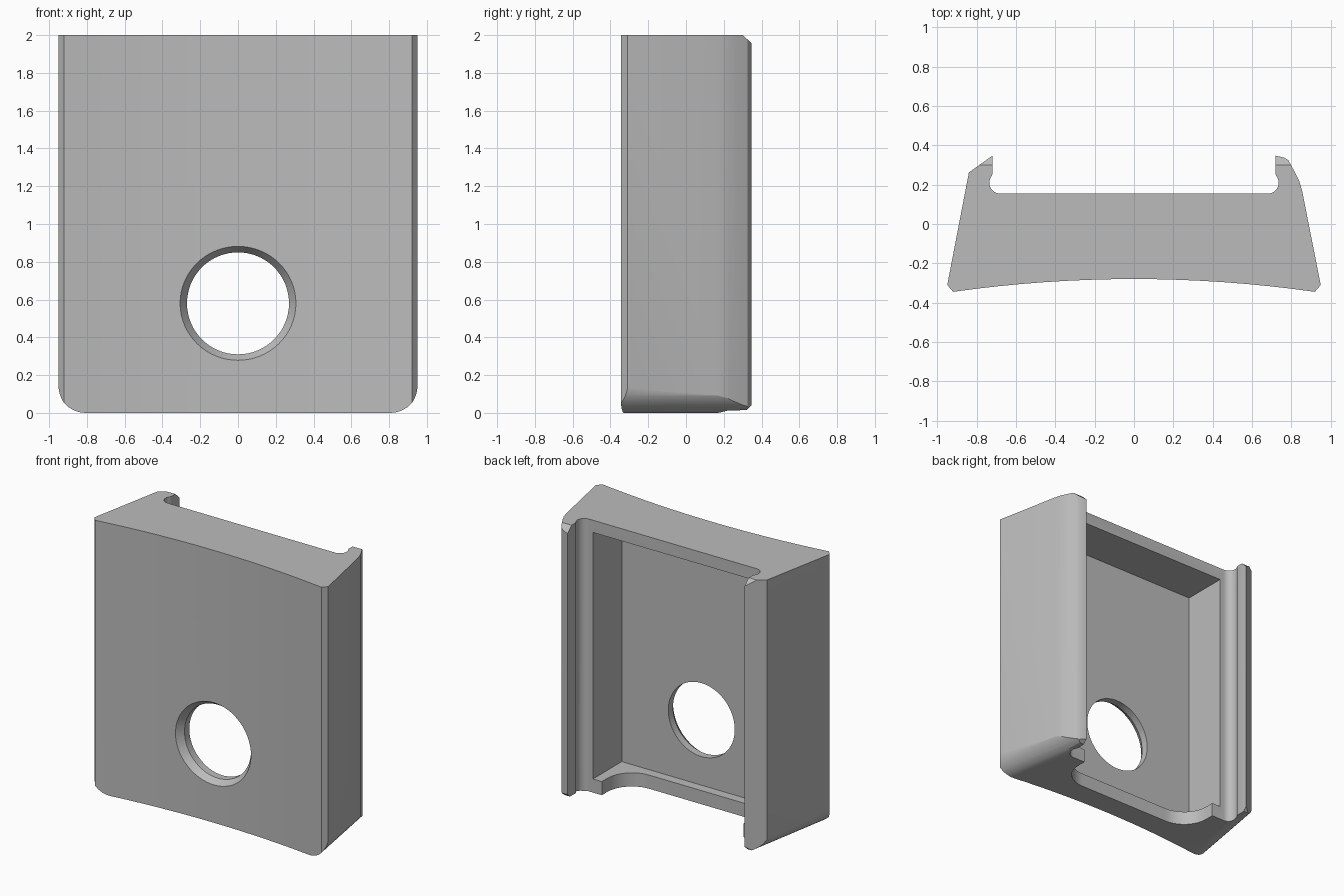
import bpy, bmesh
from math import sin, cos, pi, radians

cube = bpy.data.objects.get("Cube")
if cube:
    bpy.data.objects.remove(cube, do_unlink=True)

grey = bpy.data.materials.new("plain grey")
grey.use_nodes = True
colour = (0.5, 0.5, 0.5, 1)
grey.diffuse_color = colour
grey.node_tree.nodes["Principled BSDF"].inputs["Base Color"].default_value = colour


def arc(cx, cy, r, start, end, steps=10):
    angles = [radians(start + (end - start) * i / steps) for i in range(steps + 1)]
    return [(cx + r * cos(a), cy + r * sin(a)) for a in angles]


def loft(name, first, last):
    """Solid between two matching outlines of 3D points."""
    bm = bmesh.new()
    a = [bm.verts.new(p) for p in first]
    b = [bm.verts.new(p) for p in last]
    bm.faces.new(a)
    bm.faces.new(b)
    for i in range(len(a)):
        j = (i + 1) % len(a)
        bm.faces.new((a[i], a[j], b[j], b[i]))
    bmesh.ops.recalc_face_normals(bm, faces=bm.faces)
    mesh = bpy.data.meshes.new(name)
    bm.to_mesh(mesh)
    bm.free()
    mesh.materials.append(grey)
    obj = bpy.data.objects.new(name, mesh)
    bpy.context.collection.objects.link(obj)
    return obj


def prism_z(name, outline, z0, z1):
    return loft(name, [(x, y, z0) for x, y in outline], [(x, y, z1) for x, y in outline])


def disc(r, y, z=0.58, steps=64):
    return [(x, y, h) for x, h in arc(0, z, r, 0, 360 - 360 / steps, steps - 1)]


# Plan outline: curved front, tapered sides, hooked rails and rear channel
front = [(x, -0.28 - 0.065 * (x / 0.92) ** 2) for x in [-0.92 + 0.115 * i for i in range(17)]]
right_rail = [(0.95, -0.31), (0.855, 0.17), (0.84, 0.22), (0.815, 0.27),
              (0.785, 0.325), (0.765, 0.337), (0.72, 0.348)]
groove = [(0.72, 0.255)] + arc(0.68, 0.21, 0.056, 40, -90)
left_groove = [(-x, y) for x, y in reversed(groove)]
left_rail = [(-0.72, 0.348), (-0.84, 0.262), (-0.95, -0.31)]
body = prism_z("clip_body", front + right_rail + groove + left_groove + left_rail, 0, 2)


def end_outline(half, y):
    right = arc(half - 0.15, 0.15, 0.15, -90, 0, 12) + [(half, 2.2)]
    return [(x, y, z) for x, z in right + [(-x, z) for x, z in reversed(right)]]


# Rounded lower corners that follow the side taper
corners = loft("corner_shape", end_outline(0.9596, -0.36), end_outline(0.827, 0.4))

# Side profile with chamfered rail ends
side = [(-0.5, -0.1), (0.17, -0.1), (0.17, 0), (0.22, 0.012), (0.32, 0.015),
        (0.35, 0.045), (0.35, 1.955), (0.3, 2), (0.3, 2.1), (-0.5, 2.1)]
ends = loft("rail_end_shape", [(-1.2, y, z) for y, z in side], [(1.2, y, z) for y, z in side])

# Rear pocket, lower notch and round opening with a countersink
pocket = prism_z("pocket_cutter", [(-0.648, -0.18), (0.648, -0.18), (0.648, 0.3), (-0.648, 0.3)], 0.1, 1.91)
bend = arc(0.376, 0.09, 0.2, -90, 0, 12) + [(0.576, 0.3)]
notch = prism_z("notch_cutter", bend + [(-x, y) for x, y in reversed(bend)], -0.1, 0.2)
hole = loft("hole_cutter", disc(0.27, -0.6), disc(0.27, 0))
sink = loft("countersink_cutter", disc(0.375, -0.385), disc(0.268, -0.232))

for cutter, operation in ((corners, "INTERSECT"), (ends, "INTERSECT"), (pocket, "DIFFERENCE"),
                          (notch, "DIFFERENCE"), (hole, "DIFFERENCE"), (sink, "DIFFERENCE")):
    mod = body.modifiers.new(cutter.name, "BOOLEAN")
    mod.operation = operation
    mod.solver = "EXACT"
    mod.object = cutter

# Apply the cuts and remove the helpers
bpy.context.view_layer.update()
result = bpy.data.meshes.new_from_object(body.evaluated_get(bpy.context.evaluated_depsgraph_get()))
body.modifiers.clear()
body.data = result
for cutter in (corners, ends, pocket, notch, hole, sink):
    bpy.data.objects.remove(cutter, do_unlink=True)

bpy.ops.object.select_all(action="DESELECT")
body.select_set(True)
bpy.context.view_layer.objects.active = body
bpy.ops.object.shade_smooth_by_angle(angle=radians(20))
